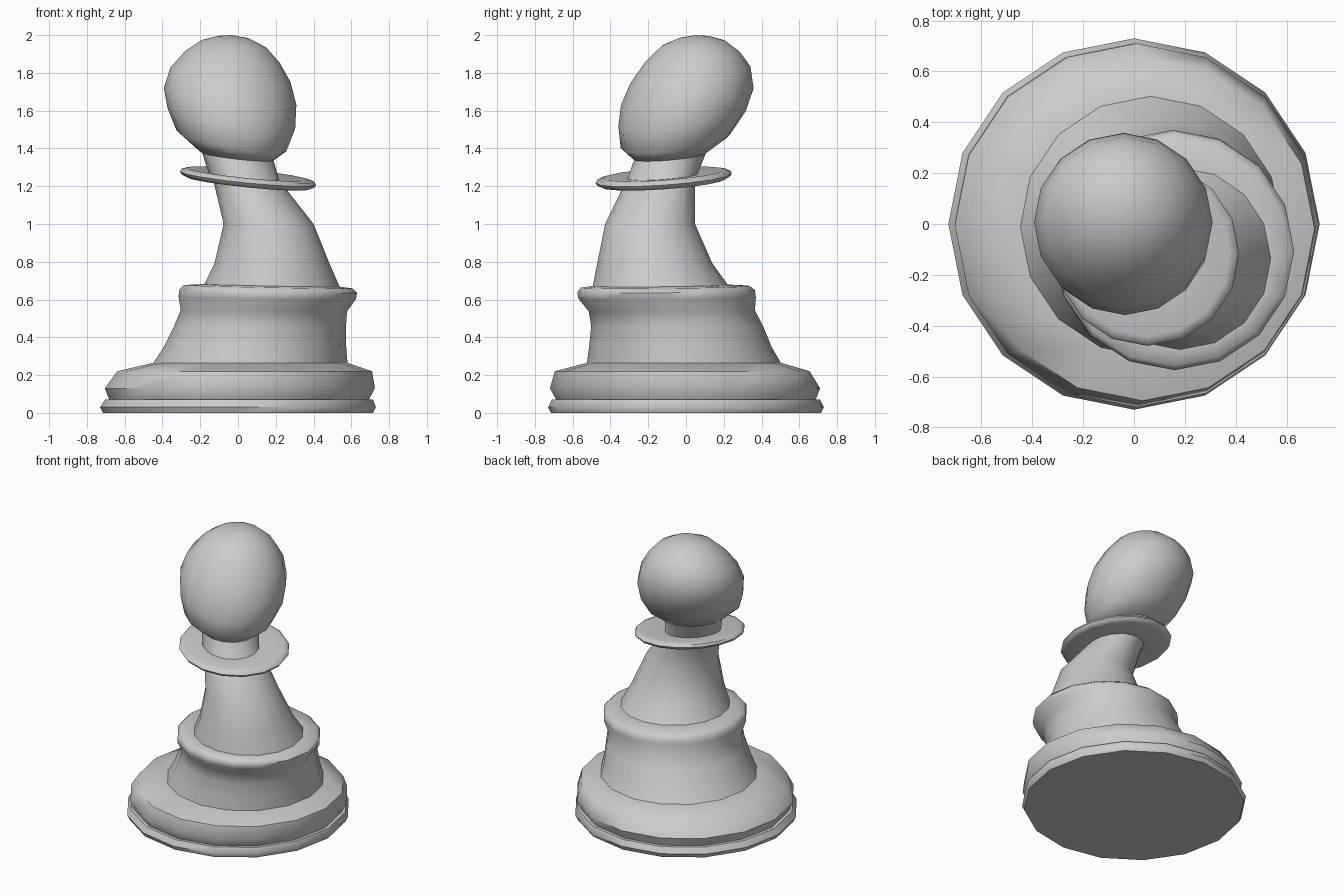
import bpy, bmesh, math

SIDES = 16


def loft(name, rings):
    """Skin 16-sided rings (cx, cy, cz, radius, slope_x, slope_y), capped at both ends."""
    bm = bmesh.new()
    loops = []
    for cx, cy, cz, r, sx, sy in rings:
        loop = []
        for i in range(SIDES):
            a = 2 * math.pi * i / SIDES
            dx, dy = r * math.cos(a), r * math.sin(a)
            loop.append(bm.verts.new((cx + dx, cy + dy, cz + sx * dx + sy * dy)))
        loops.append(loop)
    for low, high in zip(loops, loops[1:]):
        for i in range(SIDES):
            j = (i + 1) % SIDES
            bm.faces.new((low[i], low[j], high[j], high[i]))
    bm.faces.new(loops[0][::-1])
    bm.faces.new(loops[-1])
    bmesh.ops.remove_doubles(bm, verts=bm.verts, dist=0.0005)
    bmesh.ops.recalc_face_normals(bm, faces=bm.faces)
    mesh = bpy.data.meshes.new(name)
    bm.to_mesh(mesh)
    bm.free()
    obj = bpy.data.objects.new(name, mesh)
    bpy.context.collection.objects.link(obj)
    bpy.ops.object.select_all(action='DESELECT')
    bpy.context.view_layer.objects.active = obj
    obj.select_set(True)
    bpy.ops.object.shade_smooth_by_angle(angle=math.radians(50))
    return obj


# Foot plate
loft("foot_plate", [
    (0, 0, 0.0, 0.715, 0, 0),
    (0, 0, 0.03, 0.73, 0, 0),
    (0.005, 0, 0.07, 0.71, 0, 0),
])

# Wide rounded base
loft("base", [
    (0.005, 0, 0.065, 0.685, 0, 0),
    (0.01, -0.005, 0.13, 0.715, 0, 0),
    (0.035, -0.02, 0.22, 0.675, 0, 0),
    (0.065, -0.01, 0.265, 0.515, 0, 0),
])

# Waisted pedestal
loft("pedestal", [
    (0.065, -0.01, 0.26, 0.515, 0, 0),
    (0.09, -0.03, 0.35, 0.483, 0, 0),
    (0.117, -0.047, 0.46, 0.455, 0, 0),
    (0.137, -0.075, 0.54, 0.44, -0.01, 0.005),
    (0.155, -0.1, 0.61, 0.47, -0.015, 0.01),
    (0.16, -0.105, 0.645, 0.47, -0.02, 0.01),
    (0.16, -0.11, 0.668, 0.447, -0.02, 0.01),
    (0.18, -0.135, 0.675, 0.36, -0.02, 0.01),
])

# Leaning neck
loft("neck", [
    (0.18, -0.135, 0.67, 0.36, -0.02, 0.01),
    (0.18, -0.165, 0.79, 0.305, 0, 0),
    (0.162, -0.19, 1.0, 0.238, 0, 0),
    (0.065, -0.145, 1.2, 0.193, -0.1, 0.07),
    (0.032, -0.125, 1.25, 0.186, -0.1, 0.07),
    (-0.005, -0.08, 1.37, 0.19, -0.115, 0.09),
])

# Thin tilted collar, one ring per profile point
loft("collar", [(0.053, -0.118, 1.24 + dz, r, -0.1, 0.07) for r, dz in (
    (0.18, -0.018), (0.325, -0.024), (0.35, -0.014), (0.361, 0.002),
    (0.352, 0.018), (0.325, 0.025), (0.18, 0.012))])

# Egg-shaped head leaning back and to the left
loft("head", [
    (-0.005, -0.085, 1.36, 0.195, -0.115, 0.09),
    (-0.035, -0.055, 1.44, 0.291, -0.19, 0.13),
    (-0.035, -0.02, 1.56, 0.338, -0.16, 0.12),
    (-0.042, 0.007, 1.675, 0.351, -0.125, 0.125),
    (-0.04, 0.023, 1.79, 0.318, -0.12, 0.14),
    (-0.03, 0.034, 1.885, 0.25, -0.12, 0.11),
    (-0.022, 0.04, 1.955, 0.17, -0.11, 0.08),
    (-0.025, 0.045, 1.988, 0.085, -0.08, 0.06),
    (-0.03, 0.05, 2.0, 0.0001, 0, 0),
])
